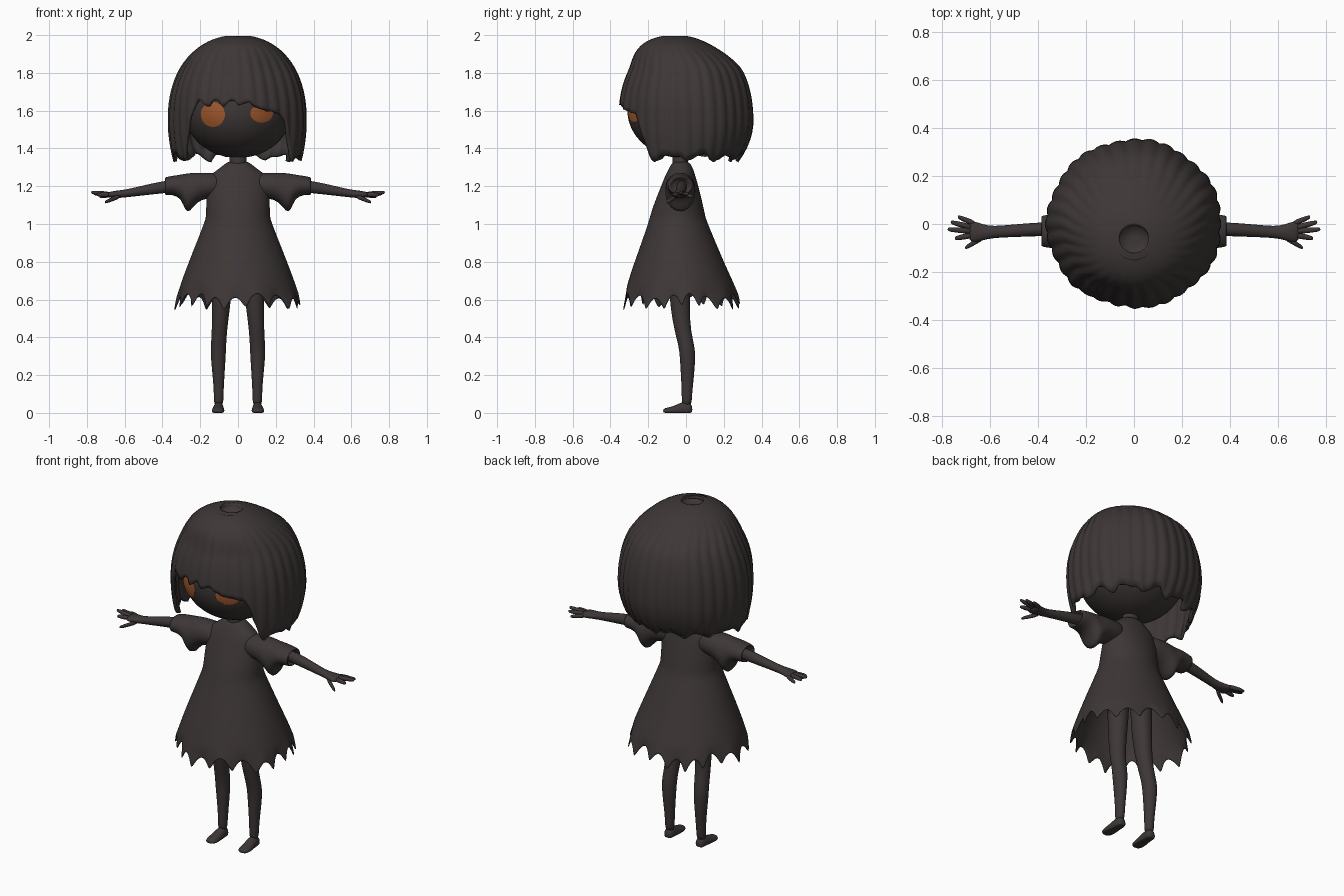
import bpy, bmesh
from math import sin, cos, pi, tau, atan2, degrees, sqrt

cube = bpy.data.objects.get("Cube")
if cube:
    bpy.data.objects.remove(cube, do_unlink=True)


def material(name, rgb):
    m = bpy.data.materials.new(name)
    m.use_nodes = True
    m.diffuse_color = (*rgb, 1)
    bsdf = m.node_tree.nodes["Principled BSDF"]
    bsdf.inputs["Base Color"].default_value = (*rgb, 1)
    bsdf.inputs["Roughness"].default_value = 0.9
    return m


DARK = material("charcoal", (0.047, 0.038, 0.037))
ORANGE = material("burnt orange", (0.36, 0.10, 0.026))


def skin_rings(bm, rings, cap_start=True, cap_end=True):
    """Bridge a list of equal point rings into a tube."""
    rows = [[bm.verts.new(p) for p in ring] for ring in rings]
    n = len(rows[0])
    for lo, hi in zip(rows, rows[1:]):
        for i in range(n):
            j = (i + 1) % n
            bm.faces.new((lo[i], lo[j], hi[j], hi[i]))
    if cap_start:
        bm.faces.new(rows[0][::-1])
    if cap_end:
        bm.faces.new(rows[-1])


def loft(bm, axis, sections, n=16):
    """Ellipse sections (position, centre 1, centre 2, radius 1, radius 2) along an axis."""
    rings = []
    for t, c1, c2, r1, r2 in sections:
        ring = []
        for i in range(n):
            a = tau * i / n
            u, v = c1 + r1 * cos(a), c2 + r2 * sin(a)
            x, y, z = {"x": (t, u, v), "y": (v, t, u), "z": (u, v, t)}[axis]
            ring.append((x, y, max(z, 0)))
        rings.append(ring)
    skin_rings(bm, rings)


def finish(name, bm, mat=DARK, mirror=False, thick=0, subsurf=0):
    me = bpy.data.meshes.new(name)
    bm.to_mesh(me)
    bm.free()
    me.materials.append(mat)
    me.shade_smooth()
    ob = bpy.data.objects.new(name, me)
    bpy.context.collection.objects.link(ob)
    if mirror:
        ob.modifiers.new("Mirror", "MIRROR").use_mirror_merge = False
    if thick:
        s = ob.modifiers.new("Solidify", "SOLIDIFY")
        s.thickness, s.offset = thick, -1
    if subsurf:
        s = ob.modifiers.new("Subdivision", "SUBSURF")
        s.levels = s.render_levels = subsurf
    return ob


def smooth(a, b, x):
    t = min(max((x - a) / (b - a), 0), 1)
    return t * t * (3 - 2 * t)


# Hair: fluted bowl with a fringe, long sides and a dimpled crown
def hair_hem(f):
    fringe = 1.63 - 0.05 * smooth(5, 32, f) + 0.018 * abs(sin(f * 0.23)) - 0.01 * sin(f * 0.4)
    sides = 1.33 + 0.035 * abs(sin(f * 0.105)) + 0.008 * sin(f * 0.31)
    k = smooth(37, 58, abs(f))
    return fringe * (1 - k) + sides * k


def hair_point(a, t):
    f = degrees(atan2(cos(a), -sin(a)))
    hem = hair_hem(f)
    z = hem + (1.996 - hem) * sin(t * pi / 2)
    if z > 1.55:
        r = 0.365 * (1 - ((z - 1.55) / 0.45) ** 2.2) ** (1 / 2.2)
    else:
        r = 0.365 - (0.6 + 1.1 * max(sin(a), 0)) * (1.55 - z) ** 2
    top = smooth(1.8, 2.0, z)
    r += (0.009 * abs(sin(a * 16 + z)) - 0.006 + 0.004 * sin(a * 7 + 3 * z)) * (1 - top)
    return (r * cos(a), r * 0.97 * sin(a) - 0.06 * top, z)


N, ROWS = 192, 26
angles = [tau * i / N for i in range(N)]
bm = bmesh.new()
rings = [[hair_point(a, r / ROWS) for a in angles] for r in range(ROWS + 1)]
for r, z in ((0.065, 1.985), (0.06, 1.965), (0.02, 1.96)):
    rings.append([(r * cos(a), r * sin(a) - 0.07, z) for a in angles])
skin_rings(bm, rings, cap_start=False)
finish("hair", bm, thick=0.018)

# Head
HX, HY, HZ, CY, CZ = 0.285, 0.29, 0.25, -0.02, 1.6
bm = bmesh.new()
bmesh.ops.create_uvsphere(bm, u_segments=48, v_segments=32, radius=1)
for v in bm.verts:
    v.co = (v.co.x * HX, v.co.y * HY + CY, v.co.z * HZ + CZ)
finish("head", bm)


# Eyes: thin plates that follow the face, partly under the fringe
def eye(name, cx, cz, rx, rz):
    bm = bmesh.new()
    rings = []
    for k in (1, 0.75, 0.5, 0.25, 0.05):
        ring = []
        for i in range(28):
            a = tau * i / 28
            x, z = cx + k * rx * cos(a), cz + k * rz * sin(a)
            d = sqrt(1 - (x / HX) ** 2 - ((z - CZ) / HZ) ** 2)
            ring.append((x, CY - HY * d - 0.006, z))
        rings.append(ring)
    skin_rings(bm, rings, cap_start=False)
    finish(name, bm, ORANGE)


eye("right_eye", -0.133, 1.58, 0.064, 0.066)
eye("left_eye", 0.125, 1.585, 0.06, 0.048)

# Neck
bm = bmesh.new()
loft(bm, "z", [(1.22, 0, -0.03, 0.05, 0.045), (1.32, 0, -0.03, 0.045, 0.042),
               (1.42, 0, -0.03, 0.05, 0.045)])
finish("neck", bm, subsurf=1)

# Dress: flared shell with a torn hem; sections are height, half width, front, back
DRESS = [(0.68, 0.305, -0.312, 0.255), (0.8, 0.26, -0.272, 0.2), (0.93, 0.208, -0.225, 0.145),
         (1.02, 0.173, -0.195, 0.108), (1.04, 0.169, -0.19, 0.102), (1.1, 0.168, -0.172, 0.09),
         (1.2, 0.165, -0.132, 0.066), (1.25, 0.152, -0.112, 0.05), (1.275, 0.128, -0.1, 0.044),
         (1.3, 0.088, -0.086, 0.034), (1.335, 0.055, -0.07, 0.015)]


def dress_hem(a, drop):
    tooth = abs(sin(a * 9 + 0.5 * sin(a * 3)))
    z = 0.545 + 0.075 * tooth ** 0.8 + 0.014 * sin(a * 5 + 1)
    z = z + (0.68 - z) * drop
    k = (0.68 - z) / 0.14
    w, front, back = 0.305 + 0.035 * k, -0.312 - 0.028 * k, 0.255 + 0.042 * k
    ripple = 1 + 0.025 * (1 - drop) * sin(a * 9)
    return (w * ripple * cos(a), (front + back) / 2 + (back - front) / 2 * ripple * sin(a), z)


bm = bmesh.new()
angles = [tau * i / 144 for i in range(144)]
rings = [[dress_hem(a, d) for a in angles] for d in (0, 0.3, 0.65)]
for z, w, front, back in DRESS:
    rings.append([(w * cos(a), (front + back) / 2 + (back - front) / 2 * sin(a), z) for a in angles])
skin_rings(bm, rings, cap_start=False)
finish("dress", bm, thick=0.008, subsurf=1)

# Sleeves with drooping undersides and a recessed cuff
bm = bmesh.new()
loft(bm, "x", [(0.07, -0.03, 1.205, 0.07, 0.065), (0.16, -0.03, 1.205, 0.075, 0.066),
               (0.22, -0.03, 1.195, 0.08, 0.078), (0.255, -0.03, 1.165, 0.08, 0.105),
               (0.28, -0.03, 1.167, 0.08, 0.1), (0.3, -0.03, 1.2, 0.076, 0.062),
               (0.35, -0.03, 1.205, 0.07, 0.05), (0.385, -0.03, 1.2, 0.066, 0.048),
               (0.388, -0.03, 1.2, 0.058, 0.042), (0.36, -0.03, 1.2, 0.04, 0.034)], 24)
finish("sleeves", bm, mirror=True, subsurf=1)

# Arms with palms
bm = bmesh.new()
loft(bm, "x", [(0.3, -0.02, 1.205, 0.03, 0.034), (0.4, -0.022, 1.195, 0.029, 0.033),
               (0.5, -0.028, 1.178, 0.027, 0.027), (0.59, -0.034, 1.162, 0.024, 0.021),
               (0.63, -0.035, 1.158, 0.034, 0.021), (0.67, -0.032, 1.155, 0.046, 0.018),
               (0.69, -0.028, 1.155, 0.042, 0.013)])
finish("arms", bm, mirror=True, subsurf=1)

# Fingers: base and tip of each, the last one is the thumb
bm = bmesh.new()
for (x0, y0, z0), (x1, y1, z1) in [((0.66, 0.0, 1.156), (0.735, 0.03, 1.145)),
                                   ((0.67, -0.016, 1.158), (0.765, 0.008, 1.16)),
                                   ((0.67, -0.03, 1.158), (0.778, -0.022, 1.168)),
                                   ((0.67, -0.046, 1.156), (0.748, -0.06, 1.155)),
                                   ((0.62, -0.05, 1.15), (0.705, -0.1, 1.115))]:
    loft(bm, "x", [(x0 + (x1 - x0) * t, y0 + (y1 - y0) * t, z0 + (z1 - z0) * t, r, r)
                   for t, r in ((0, 0.013), (0.5, 0.013), (0.9, 0.01), (1, 0.006))], 10)
finish("fingers", bm, mirror=True, subsurf=1)

# Legs
bm = bmesh.new()
loft(bm, "z", [(0.03, 0.103, 0.003, 0.027, 0.028), (0.1, 0.102, 0.005, 0.025, 0.027),
               (0.2, 0.103, 0.008, 0.032, 0.036), (0.3, 0.105, 0.009, 0.041, 0.042),
               (0.36, 0.103, 0.002, 0.041, 0.043), (0.43, 0.099, -0.017, 0.041, 0.044),
               (0.55, 0.09, -0.032, 0.047, 0.051), (0.7, 0.082, -0.035, 0.058, 0.06),
               (0.95, 0.075, -0.035, 0.062, 0.065)])
finish("legs", bm, mirror=True, subsurf=1)

# Feet, flat underneath
bm = bmesh.new()
loft(bm, "y", [(-0.122, 0.01, 0.106, 0.012, 0.02), (-0.1, 0.01, 0.106, 0.018, 0.034),
               (-0.06, 0.012, 0.105, 0.026, 0.034), (-0.02, 0.02, 0.103, 0.04, 0.028),
               (0.015, 0.02, 0.103, 0.04, 0.028), (0.034, 0.016, 0.103, 0.024, 0.02)])
finish("feet", bm, mirror=True, subsurf=1)
